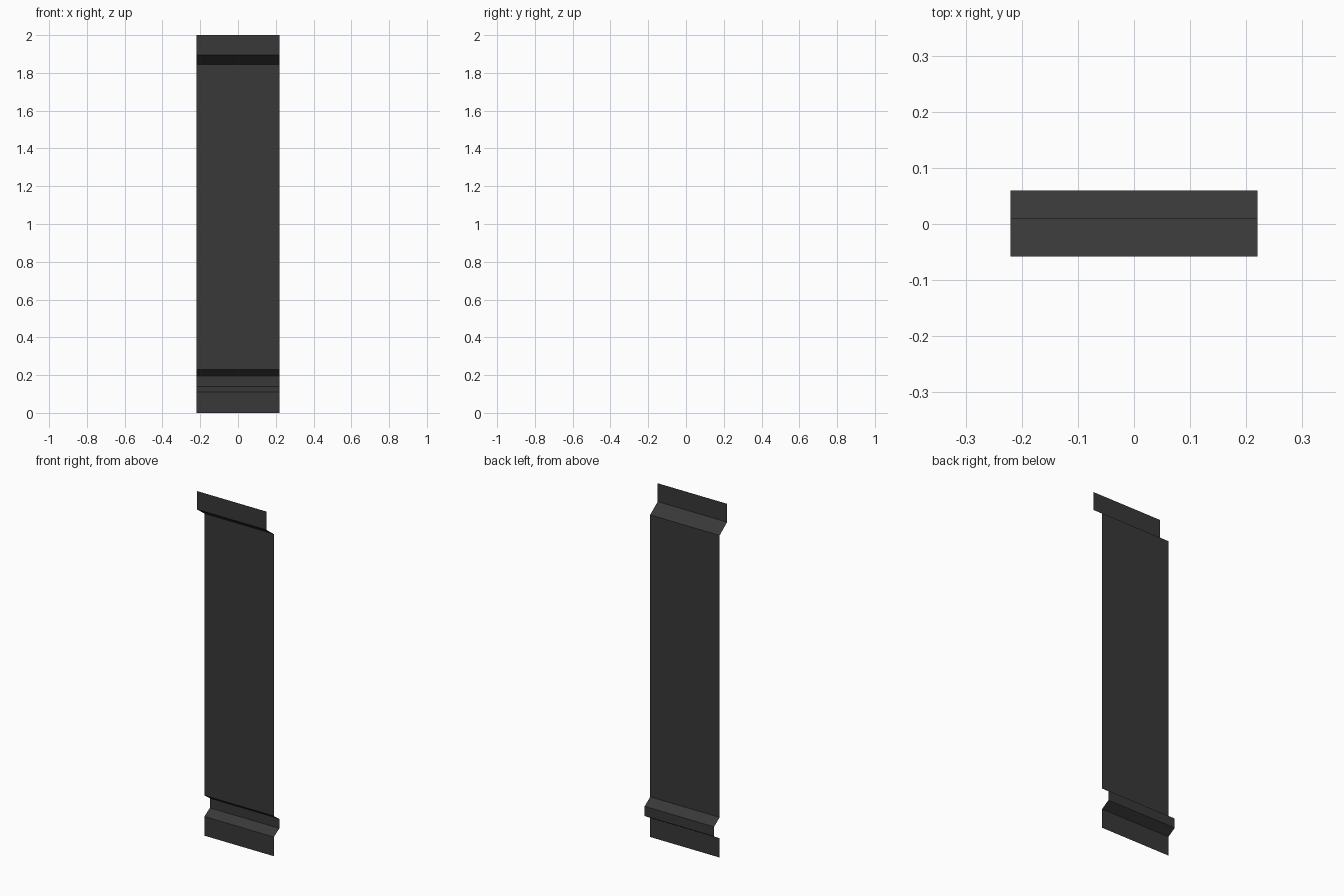
import bpy, bmesh

if "Cube" in bpy.data.objects:
    bpy.data.objects.remove(bpy.data.objects["Cube"])

# Dark grey sheet material
mat = bpy.data.materials.new("dark grey")
mat.diffuse_color = (0.04, 0.04, 0.04, 1)
mat.use_nodes = True
mat.node_tree.nodes["Principled BSDF"].inputs["Base Color"].default_value = mat.diffuse_color

# Side profile (y, z) of the folded sheet, bottom to top
HALF_WIDTH = 0.22
profile = [(0.01, 0.0), (0.01, 0.11), (0.06, 0.14), (0.06, 0.195),
           (0.01, 0.23), (0.01, 1.845), (-0.058, 1.895), (-0.058, 2.0)]

# Extrude the profile across the width as a thin sheet
bm = bmesh.new()
left = [bm.verts.new((-HALF_WIDTH, y, z)) for y, z in profile]
right = [bm.verts.new((HALF_WIDTH, y, z)) for y, z in profile]
for i in range(len(profile) - 1):
    bm.faces.new((left[i], right[i], right[i + 1], left[i + 1]))

mesh = bpy.data.meshes.new("folded_panel")
bm.to_mesh(mesh)
bm.free()
mesh.materials.append(mat)
panel = bpy.data.objects.new("folded_panel", mesh)
bpy.context.collection.objects.link(panel)
